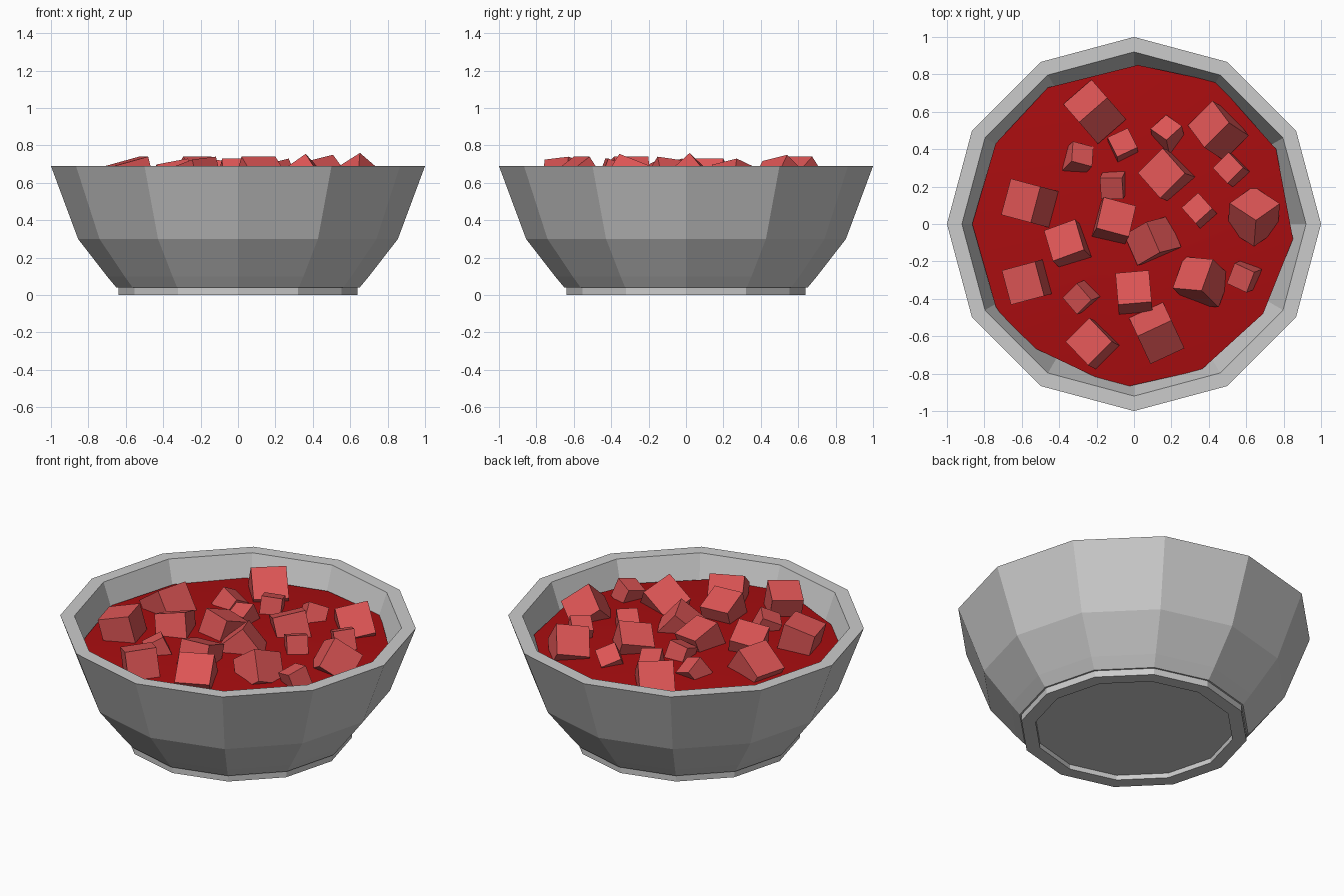
import bpy, bmesh
from math import radians, cos, sin, pi
from mathutils import Matrix, Vector

if "Cube" in bpy.data.objects:
    bpy.data.objects.remove(bpy.data.objects["Cube"])

SIDES = 12


def make_object(name, bm, mat=None):
    bmesh.ops.recalc_face_normals(bm, faces=bm.faces)
    mesh = bpy.data.meshes.new(name)
    bm.to_mesh(mesh)
    bm.free()
    ob = bpy.data.objects.new(name, mesh)
    bpy.context.collection.objects.link(ob)
    if mat:
        mesh.materials.append(mat)
    return ob


def material(name, color):
    m = bpy.data.materials.new(name)
    m.diffuse_color = color
    m.use_nodes = True
    m.node_tree.nodes["Principled BSDF"].inputs["Base Color"].default_value = m.diffuse_color
    return m


def lathe(name, profile):
    """Spin an (r, z) profile into a faceted solid, capping both ends."""
    bm = bmesh.new()
    rings = [[bm.verts.new((r * cos(2 * pi * i / SIDES), r * sin(2 * pi * i / SIDES), z))
              for i in range(SIDES)] for r, z in profile]
    for a, b in zip(rings, rings[1:]):
        for i in range(SIDES):
            j = (i + 1) % SIDES
            bm.faces.new((a[i], a[j], b[j], b[i]))
    bm.faces.new(rings[0])
    bm.faces.new(rings[-1])
    return make_object(name, bm)


# Bowl with recessed foot, flared wall and flat rim
lathe("bowl", [(0.56, 0.03), (0.56, 0.0), (0.64, 0.0), (0.64, 0.04), (0.65, 0.04),
               (0.70, 0.10), (0.855, 0.30), (1.0, 0.69), (0.92, 0.69),
               (0.785, 0.32), (0.62, 0.12)])

# Soup: slightly domed surface with an uneven edge
soup_red = material("soup_red", (0.40, 0.004, 0.005, 1))
edge = [(0.85, -0.08), (0.76, 0.40), (0.44, 0.76), (0.02, 0.85), (-0.46, 0.73),
        (-0.74, 0.43), (-0.865, 0.0), (-0.74, -0.44), (-0.68, -0.53), (-0.54, -0.66),
        (-0.16, -0.84), (-0.04, -0.87), (0.36, -0.78), (0.69, -0.48)]
bm = bmesh.new()
levels = [[bm.verts.new((x * k, y * k, z)) for x, y in edge]
          for k, z in ((1.0, 0.56), (0.65, 0.585))]
top = bm.verts.new((0, 0, 0.60))
n = len(edge)
for i in range(n):
    j = (i + 1) % n
    bm.faces.new((levels[0][j], levels[0][i], levels[1][i], levels[1][j]))
    bm.faces.new((levels[1][j], levels[1][i], top))
for f in bm.faces:
    f.smooth = True
    f.normal_update()
    if f.normal.z < 0:
        f.normal_flip()
make_object("soup", bm, soup_red)

# Floating chunks: x, y, size, yaw, roll, pitch, height of highest corner
chunk_red = material("chunk_red", (0.72, 0.09, 0.09, 1))
chunks = [
    (-0.21, 0.60, 0.20, 41, -50, 0, 0.74),
    (0.18, 0.48, 0.12, -35, -25, -30, 0.69),
    (0.45, 0.50, 0.19, 45, -40, -10, 0.75),
    (-0.30, 0.35, 0.12, -15, -30, 20, 0.69),
    (-0.06, 0.42, 0.12, 25, -15, 5, 0.69),
    (0.52, 0.29, 0.12, 45, -20, -5, 0.69),
    (-0.11, 0.21, 0.12, 0, 20, -10, 0.69),
    (0.18, 0.26, 0.19, 45, -20, -10, 0.73),
    (-0.55, 0.11, 0.20, -15, 0, -35, 0.73),
    (0.35, 0.07, 0.12, 42, -20, 0, 0.69),
    (0.64, 0.04, 0.19, 35, -35, 35, 0.76),
    (-0.11, 0.01, 0.18, -15, -20, 5, 0.73),
    (-0.35, -0.11, 0.18, 20, -20, -10, 0.73),
    (0.10, -0.09, 0.18, 30, -10, -40, 0.74),
    (-0.57, -0.31, 0.19, 15, 0, -15, 0.74),
    (0.36, -0.31, 0.19, -5, -25, -35, 0.755),
    (0.59, -0.28, 0.12, -25, 15, -15, 0.69),
    (-0.28, -0.39, 0.12, 45, -10, -25, 0.69),
    (0.00, -0.37, 0.18, 5, -20, 0, 0.73),
    (-0.22, -0.64, 0.18, 45, -15, -5, 0.74),
    (0.12, -0.58, 0.20, 25, -55, 0, 0.74),
]
for k, (x, y, s, yaw, roll, pitch, peak) in enumerate(chunks, 1):
    rot = (Matrix.Rotation(radians(yaw), 4, 'Z') @ Matrix.Rotation(radians(pitch), 4, 'Y')
           @ Matrix.Rotation(radians(roll), 4, 'X'))
    bm = bmesh.new()
    bmesh.ops.create_cube(bm, size=s, matrix=rot)
    drop = peak - max(v.co.z for v in bm.verts)
    bmesh.ops.translate(bm, verts=bm.verts, vec=Vector((x, y, drop)))
    make_object(f"chunk_{k:02d}", bm, chunk_red)
